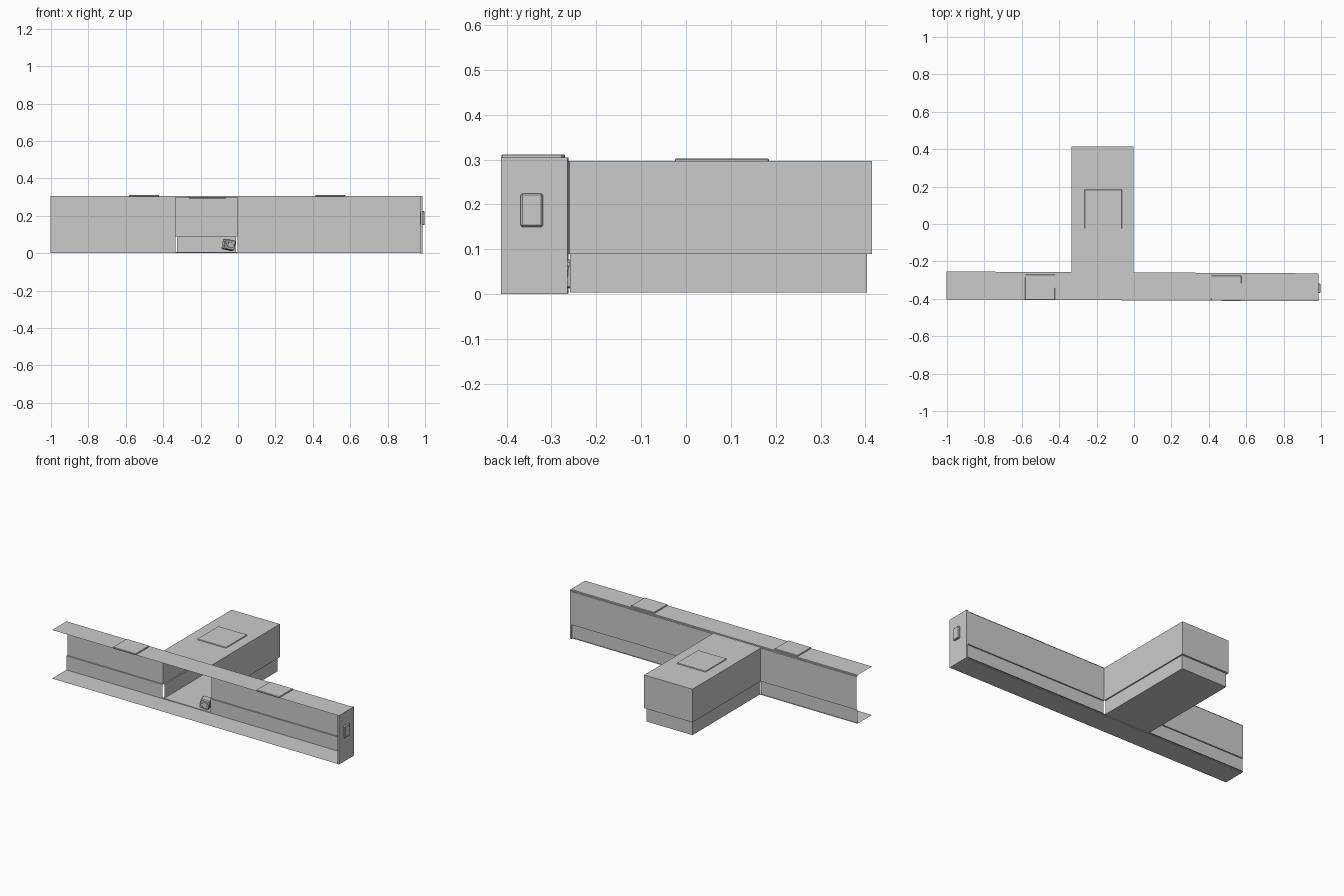
import bpy, bmesh, math
from mathutils import Matrix

if "Cube" in bpy.data.objects:
    bpy.data.objects.remove(bpy.data.objects["Cube"])

TILT = Matrix.Rotation(-0.005, 4, 'Z')   # the corridor is very slightly askew


def finish(name, bm, matrix=Matrix.Identity(4)):
    bmesh.ops.recalc_face_normals(bm, faces=bm.faces)
    mesh = bpy.data.meshes.new(name)
    bm.to_mesh(mesh)
    bm.free()
    mesh.transform(matrix)
    obj = bpy.data.objects.new(name, mesh)
    bpy.context.collection.objects.link(obj)
    return obj


def sheet(name, rows, matrix=Matrix.Identity(4), cap=()):
    """Skin neighbouring rows of points; cap closes the listed rows with a face."""
    bm = bmesh.new()
    grid = [[bm.verts.new(p) for p in row] for row in rows]
    for a, b in zip(grid, grid[1:]):
        for i in range(len(a) - 1):
            bm.faces.new((a[i], a[i + 1], b[i + 1], b[i]))
    for i in cap:
        bm.faces.new(grid[i])
    return finish(name, bm, matrix)


def box(name, lo, hi, bevel=0.0, matrix=Matrix.Identity(4)):
    bm = bmesh.new()
    size = [h - l for l, h in zip(lo, hi)]
    mid = [(h + l) / 2 for l, h in zip(lo, hi)]
    bmesh.ops.create_cube(bm, size=1, matrix=Matrix.Translation(mid) @ Matrix.Diagonal((*size, 1)))
    if bevel:
        bmesh.ops.bevel(bm, geom=bm.edges[:], offset=bevel, segments=1, affect='EDGES')
    return finish(name, bm, matrix)


def run(name, profile, x0, x1):
    """Extrude a (y, z) profile along the corridor."""
    return sheet(name, [[(x, y, z) for x in (x0, x1)] for y, z in profile], TILT)


# Corridor: ceiling with a small back lip, floor, and wall on both sides of the opening
FRONT, BACK, LOW = -0.408, -0.259, -0.267
run("corridor_ceiling", [(FRONT, 0.305), (LOW, 0.305), (LOW, 0.297), (BACK, 0.297)], -1, 0.988)
run("corridor_floor", [(FRONT, 0.002), (LOW, 0.002), (LOW, 0.006), (BACK, 0.006)], -1, 0.988)
wall = [(BACK, 0.297), (BACK, 0.09), (LOW, 0.09), (LOW, 0.004)]
run("corridor_wall_left", wall, -1, -0.333)
run("corridor_wall_right", wall, -0.002, 0.985)

# Closed right end and its small raised panel
box("end_wall", (0.978, FRONT, 0.0), (0.988, BACK, 0.305), matrix=TILT)
box("end_panel", (0.975, -0.364, 0.15), (1.0, -0.314, 0.225), 0.004, TILT)

# Plates on the corridor roof
for side, x in (("left", -0.5), ("right", 0.495)):
    box("roof_plate_" + side, (x - 0.08, FRONT, 0.302), (x + 0.08, -0.273, 0.312), 0.002, TILT)


# Side room: open towards the corridor, lower band stepped inwards
def ring(z, inset):
    l, r, f, b = -0.335 + inset, -0.002 - inset, -0.259, 0.415 - inset * 1.5
    return [(l, f, z), (l, b, z), (r, b, z), (r, f, z)]


sheet("side_room", [ring(0.297, 0), ring(0.09, 0), ring(0.09, 0.008), ring(0.004, 0.008)], cap=(0, 3))
box("room_roof_plate", (-0.265, -0.025, 0.294), (-0.065, 0.185, 0.302), 0.002)

# Small tilted crate at the corner of the opening, with a raised lid on each visible side
pose = (Matrix.Translation((-0.05, -0.245, 0.045)) @ Matrix.Rotation(0.35, 4, 'Z')
        @ Matrix.Rotation(0.2, 4, 'Y'))
h = 0.028
box("crate", (-h, -h, -h), (h, h, h), 0.005, pose)
box("crate_front_panel", (-0.015, -h - 0.003, -0.015), (0.015, -h, 0.015), 0.001, pose)
box("crate_side_panel", (-h - 0.003, -0.015, -0.015), (-h, 0.015, 0.015), 0.001, pose)
